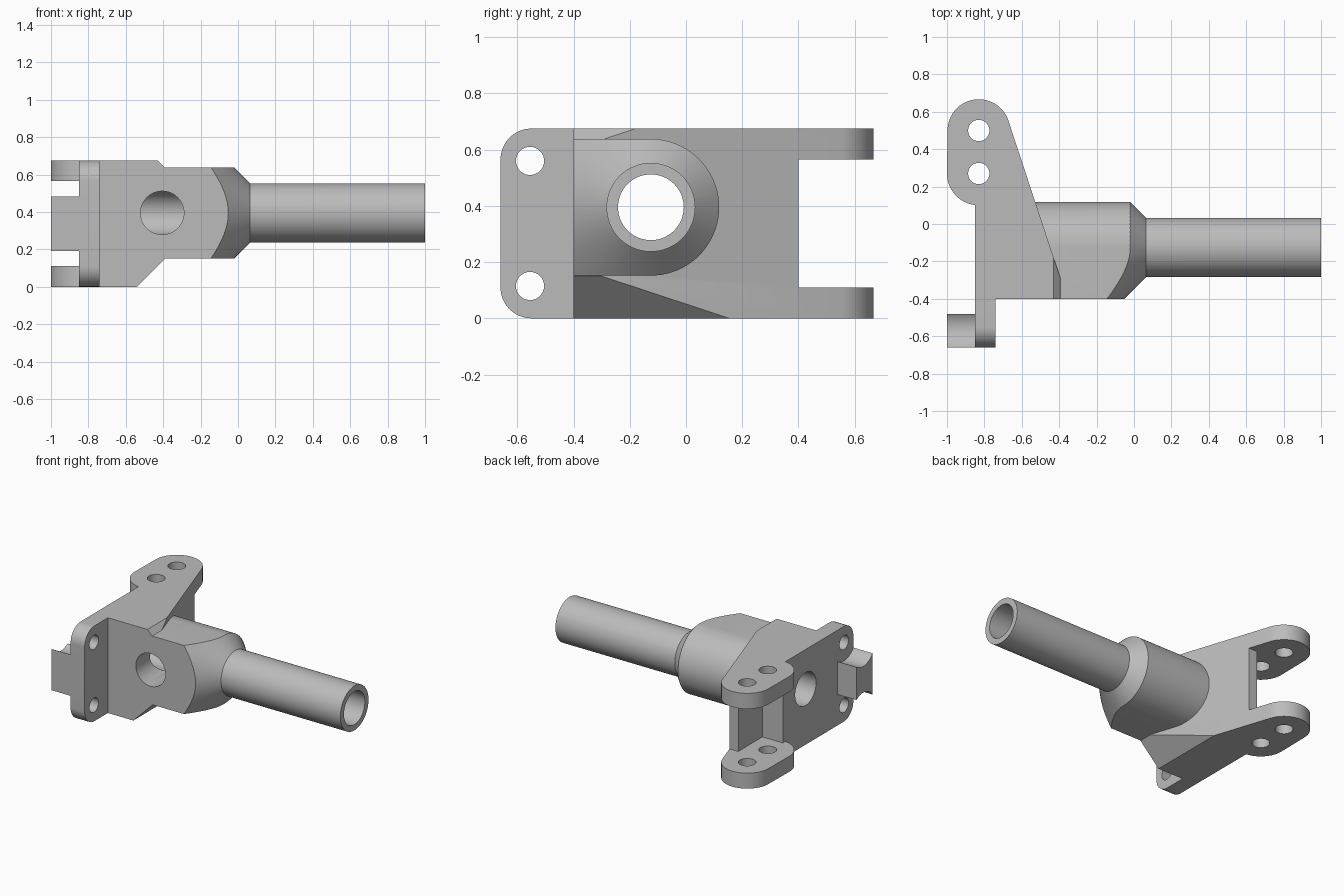
import bpy, bmesh
from math import cos, sin, radians

old = bpy.data.objects.get("Cube")
if old:
    bpy.data.objects.remove(old, do_unlink=True)

steel = bpy.data.materials.new("steel_grey")
steel.use_nodes = True
grey = (0.5, 0.5, 0.5, 1)
steel.diffuse_color = grey
steel.node_tree.nodes["Principled BSDF"].inputs["Base Color"].default_value = grey

HEIGHT = 0.675
AXIS_Y, AXIS_Z = -0.125, 0.395      # centre line of hub and tube
BOLT_Y, BOLTS_Z = -0.555, (0.115, 0.56)
LUG_X, PINS_Y = -0.83, (0.27, 0.5)


def arc(cx, cy, r, start, end, steps=16):
    angles = [radians(start + (end - start) * i / steps) for i in range(steps + 1)]
    return [(cx + r * cos(a), cy + r * sin(a)) for a in angles]


def circle(cx, cy, r):
    return arc(cx, cy, r, 0, 360, 64)[:-1]


def prism(name, outline, axis, lo, hi):
    """Extrude a 2D outline along one axis from lo to hi."""
    place = {"x": lambda u, v, w: (w, u, v),
             "y": lambda u, v, w: (u, w, v),
             "z": lambda u, v, w: (u, v, w)}[axis]
    bm = bmesh.new()
    ends = [[bm.verts.new(place(u, v, w)) for u, v in outline] for w in (lo, hi)]
    n = len(outline)
    for ring in ends:
        bm.faces.new(ring)
    for i in range(n):
        j = (i + 1) % n
        bm.faces.new((ends[0][i], ends[0][j], ends[1][j], ends[1][i]))
    return finish(name, bm)


def finish(name, bm):
    bmesh.ops.recalc_face_normals(bm, faces=bm.faces)
    mesh = bpy.data.meshes.new(name)
    bm.to_mesh(mesh)
    bm.free()
    mesh.materials.append(steel)
    obj = bpy.data.objects.new(name, mesh)
    bpy.context.collection.objects.link(obj)
    return obj


def combine(target, other, operation):
    """Apply a boolean and discard the second solid."""
    mod = target.modifiers.new(operation.lower(), "BOOLEAN")
    mod.operation, mod.object, mod.solver = operation, other, "EXACT"
    bpy.context.view_layer.objects.active = target
    bpy.ops.object.modifier_apply(modifier=mod.name)
    bpy.data.objects.remove(other, do_unlink=True)


# Wedge-shaped bracket with rounded lug ends
outline = [(-0.85, -0.4), (-0.39, -0.4), (-0.39, -0.3)]
outline += arc(LUG_X, 0.5, 0.167, 18.4, 180, 32)
outline += arc(LUG_X, 0.27, 0.17, 180, 263)
outline += [(-0.85, 0.1)]
bracket = prism("knuckle_bracket", outline, "z", 0, HEIGHT)

# Slot between the two lugs, with a stepped recess
slot = [(-1.1, 0), (-0.85, 0), (-0.85, 0.13), (-0.69, 0.13),
        (-0.69, 0.4), (0, 0.4), (0, 1), (-1.1, 1)]
combine(bracket, prism("lug_slot", slot, "z", 0.11, 0.565), "DIFFERENCE")

# Chamfers under and over the end of the bracket
under = [(-0.64, -0.1), (-0.2, -0.1), (-0.2, 0.34)]
over = [(-0.53, 0.775), (-0.2, 0.775), (-0.2, 0.445)]
for shape in (under, over):
    combine(bracket, prism("chamfer", shape, "y", -1, 1), "DIFFERENCE")

# Bolting flange with two rounded corners
flange = [(-0.3, 0), (-0.3, HEIGHT)]
flange += arc(-0.55, HEIGHT - 0.11, 0.11, 90, 180)
flange += arc(-0.55, 0.11, 0.11, 180, 270)
combine(bracket, prism("flange", flange, "x", -0.85, -0.74), "UNION")

# Rear tab, hollowed above and below for bolt clearance
tab = prism("rear_tab", [(-0.66, 0.19), (-0.48, 0.19), (-0.48, 0.485), (-0.66, 0.485)],
            "x", -1, -0.8)
for z in BOLTS_Z:
    combine(tab, prism("clearance", circle(BOLT_Y, z, 0.13), "x", -1.1, -0.7), "DIFFERENCE")
combine(bracket, tab, "UNION")

# D-shaped hub with a conical nose
hub_shape = [(-0.4, AXIS_Z + 0.243), (-0.4, AXIS_Z - 0.243)]
hub_shape += arc(AXIS_Y, AXIS_Z, 0.243, -90, 90, 40)
hub = prism("hub", hub_shape, "x", -0.6, 0.08)
bm = bmesh.new()
rings = [[bm.verts.new((x, u, v)) for u, v in circle(AXIS_Y, AXIS_Z, 0.223 - x)]
         for x in (-0.7, 0.08)]
for ring in rings:
    bm.faces.new(ring)
for i in range(64):
    j = (i + 1) % 64
    bm.faces.new((rings[0][i], rings[0][j], rings[1][j], rings[1][i]))
combine(hub, finish("nose_cone", bm), "INTERSECT")
combine(bracket, hub, "UNION")

# Tube
combine(bracket, prism("tube", circle(AXIS_Y, AXIS_Z, 0.158), "x", -0.1, 1), "UNION")

# Main bore, side hole, bolt holes and lug pin holes
holes = [prism("bore", circle(AXIS_Y, AXIS_Z, 0.117), "x", -1.2, 1.2),
         prism("side_hole", circle(-0.405, AXIS_Z, 0.116), "y", -0.6, AXIS_Y)]
holes += [prism("bolt_hole", circle(BOLT_Y, z, 0.05), "x", -0.95, -0.6) for z in BOLTS_Z]
holes += [prism("pin_hole", circle(LUG_X, y, 0.057), "z", -0.1, 0.8) for y in PINS_Y]
for hole in holes:
    combine(bracket, hole, "DIFFERENCE")

# Smooth the round surfaces and keep the machined edges crisp
bpy.ops.object.select_all(action="DESELECT")
bracket.select_set(True)
bpy.context.view_layer.objects.active = bracket
bpy.ops.object.shade_smooth_by_angle(angle=radians(25))
